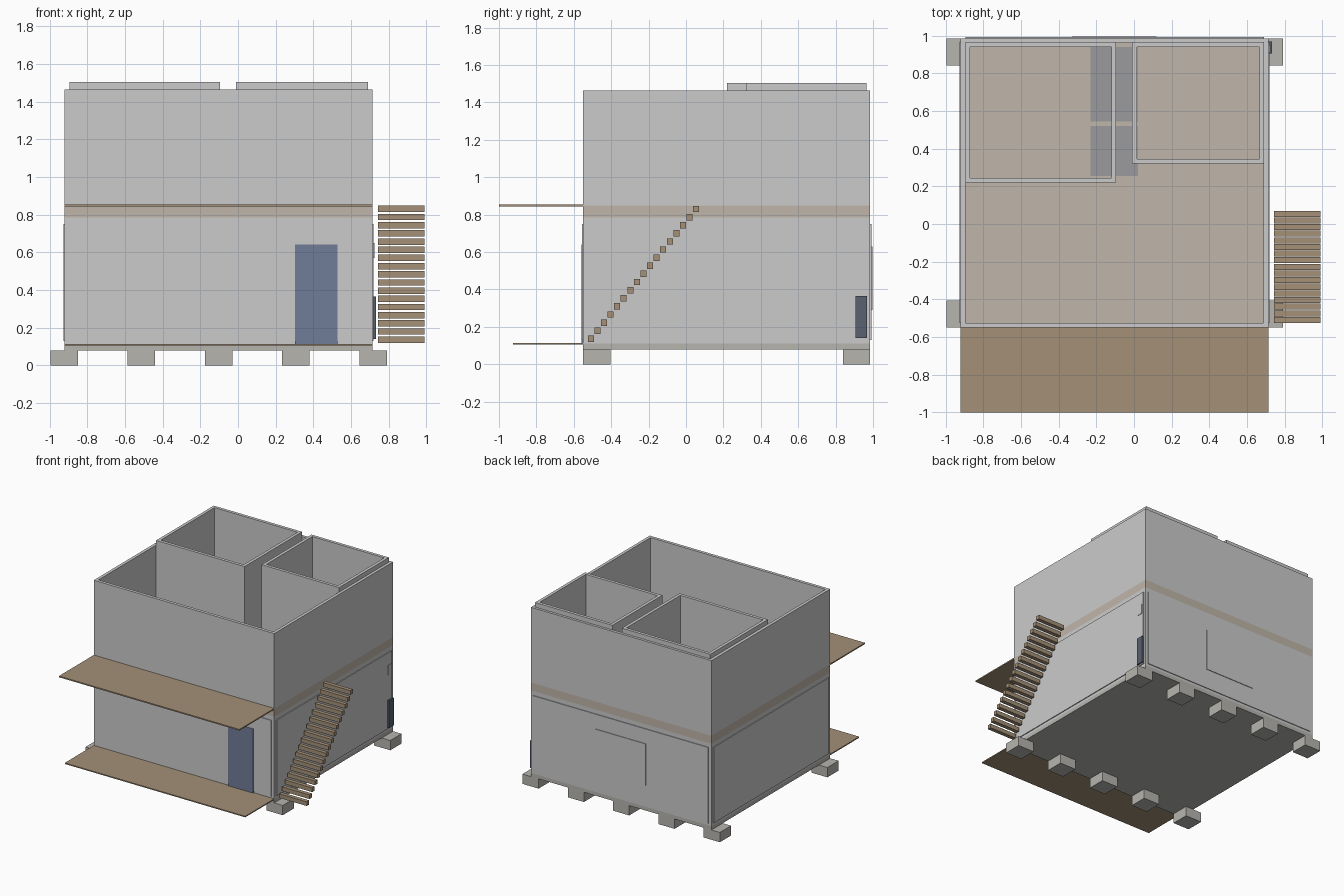
import bpy, bmesh

if "Cube" in bpy.data.objects:
    bpy.data.objects.remove(bpy.data.objects["Cube"])


def material(name, rgb):
    m = bpy.data.materials.new(name)
    m.diffuse_color = (*rgb, 1)
    m.use_nodes = True
    m.node_tree.nodes["Principled BSDF"].inputs["Base Color"].default_value = m.diffuse_color
    return m


WOOD = material("wood", (0.37, 0.28, 0.185))
BEIGE = material("beige_floor", (0.53, 0.47, 0.40))
CONCRETE = material("concrete", (0.47, 0.46, 0.43))
BLUE = material("blue_door", (0.16, 0.20, 0.31))
SLATE = material("slate", (0.10, 0.12, 0.16))
TILE = material("tile", (0.33, 0.33, 0.34))


def finish(bm, name, mat):
    bmesh.ops.recalc_face_normals(bm, faces=bm.faces)
    me = bpy.data.meshes.new(name)
    bm.to_mesh(me)
    bm.free()
    if mat:
        me.materials.append(mat)
    ob = bpy.data.objects.new(name, me)
    bpy.context.collection.objects.link(ob)
    return ob


def box(name, x, y, z, mat=None):
    """Box from (min, max) pairs."""
    bm = bmesh.new()
    bmesh.ops.create_cube(bm, size=1)
    for v in bm.verts:
        v.co = [r[0] if c < 0 else r[1] for c, r in zip(v.co, (x, y, z))]
    return finish(bm, name, mat)


def wall_ring(name, x, y, z, t, mat=None):
    """Four joined walls of thickness t, open above and below."""
    bm = bmesh.new()
    loops = []
    for inset, h in ((0, z[0]), (0, z[1]), (t, z[1]), (t, z[0])):
        a, b, c, d = x[0] + inset, x[1] - inset, y[0] + inset, y[1] - inset
        loops.append([bm.verts.new((*p, h)) for p in ((a, c), (b, c), (b, d), (a, d))])
    for k in range(4):
        p, q = loops[k], loops[(k + 1) % 4]
        for i in range(4):
            j = (i + 1) % 4
            bm.faces.new((p[i], p[j], q[j], q[i]))
    return finish(bm, name, mat)


X, Y, T = (-0.92, 0.713), (-0.55, 0.985), 0.025

# Foundation blocks, two rows of five
for i in range(5):
    cx = -0.923 + 0.41 * i
    for row, y in (("front", (-0.55, -0.405)), ("back", (0.84, 0.985))):
        box(f"{row}_footing_{i + 1}", (cx - 0.073, cx + 0.073), y, (0, 0.08), CONCRETE)

# Floors and outer walls of both storeys
box("ground_floor", X, Y, (0.08, 0.11), CONCRETE)
wall_ring("lower_walls", X, Y, (0.11, 0.785), T)
box("upper_floor", X, Y, (0.785, 0.85), BEIGE)
wall_ring("upper_walls", X, Y, (0.85, 1.465), T)

# Thin cladding panels on the lower storey
for name, x, y in (
    ("front_panel", (-0.895, 0.69), (-0.556, -0.55)),
    ("back_panel", (-0.895, 0.69), (0.985, 0.991)),
    ("left_panel", (-0.927, -0.92), (-0.525, 0.965)),
    ("right_panel", (0.713, 0.72), (-0.525, 0.965)),
):
    box(name, x, y, (0.13, 0.75))

# Upstairs rooms
wall_ring("left_room", (-0.895, -0.095), (0.22, 0.965), (0.85, 1.503), T)
wall_ring("right_room", (-0.01, 0.69), (0.32, 0.965), (0.85, 1.503), T)
box("large_floor_tile", (-0.23, 0.02), (0.545, 0.94), (0.845, 0.854), TILE)
box("small_floor_tile", (-0.23, 0.02), (0.255, 0.52), (0.845, 0.854), TILE)

# Door, rear window and side fittings
box("front_door", (0.303, 0.528), (-0.559, -0.545), (0.112, 0.64), BLUE)
box("back_window", (-0.33, 0.12), (0.985, 0.996), (0.29, 0.63))
box("side_hatch", (0.71, 0.732), (0.905, 0.968), (0.14, 0.365), SLATE)
box("side_vent", (0.71, 0.724), (0.91, 0.95), (0.57, 0.65))

# Porch and balcony decks
box("porch_deck", X, (-0.925, -0.55), (0.105, 0.114), WOOD)
box("balcony_deck", X, (-1.0, -0.55), (0.843, 0.853), WOOD)

# Outside stair with floating treads
for i in range(17):
    y, z = -0.509 + 0.0352 * i, 0.136 + 0.0434 * i
    box(f"stair_tread_{i + 1}", (0.742, 0.99), (y - 0.016, y + 0.016), (z - 0.017, z + 0.017), WOOD)
